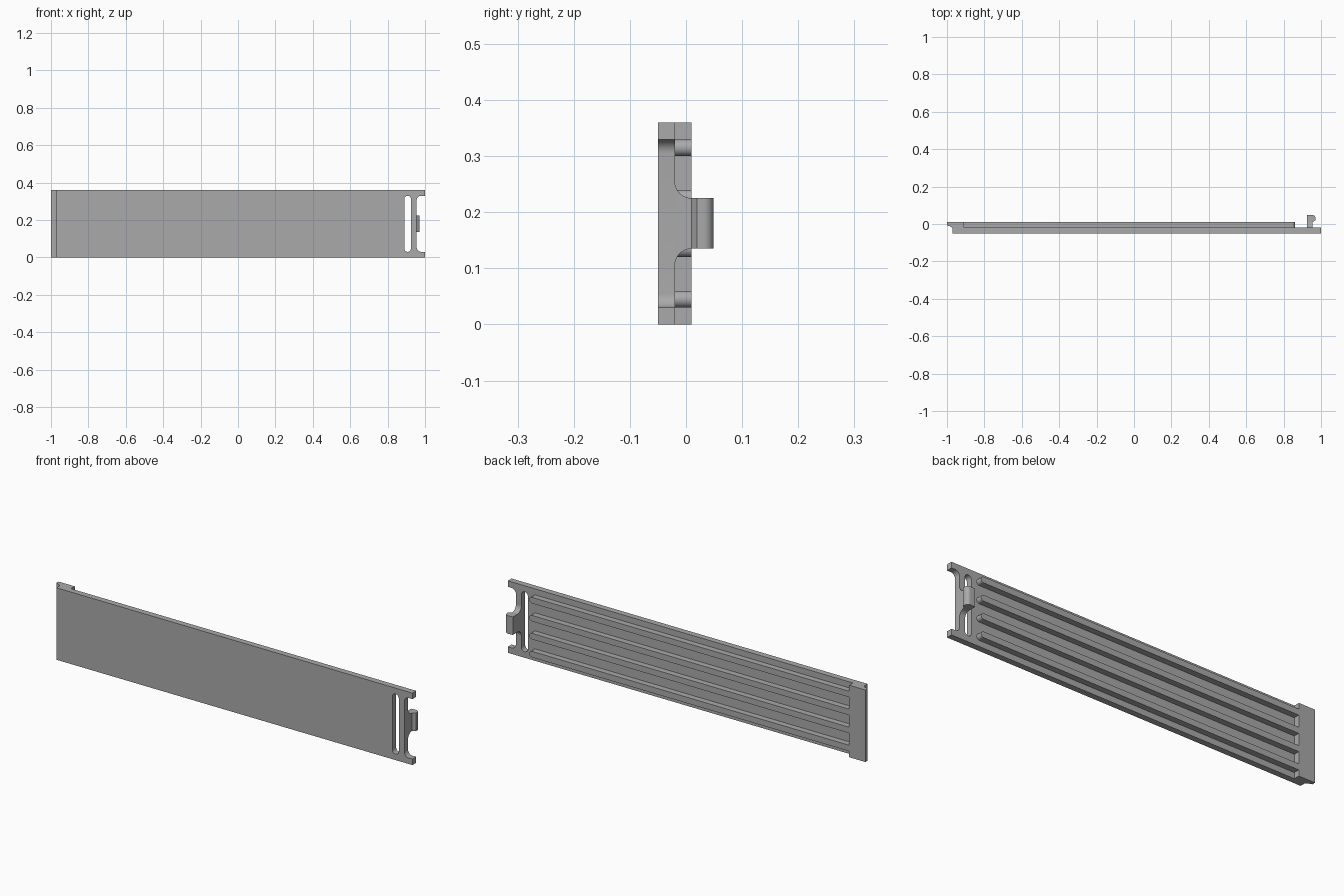
import bpy
from math import radians, cos, sin, pi
from mathutils import Matrix

if "Cube" in bpy.data.objects:
    bpy.data.objects.remove(bpy.data.objects["Cube"])

grey = bpy.data.materials.new("mid grey plastic")
grey.use_nodes = True
grey.diffuse_color = (0.4, 0.4, 0.4, 1)
grey.node_tree.nodes["Principled BSDF"].inputs["Base Color"].default_value = (0.4, 0.4, 0.4, 1)

# Local outline axes (u, v) and extrusion direction w mapped into the model
XZ = Matrix(((1, 0, 0), (0, 0, -1), (0, 1, 0))).to_4x4()   # u=x, v=z, w=-y
XY = Matrix.Identity(4)                                    # u=x, v=y, w=z
YZ = Matrix(((0, 0, 1), (1, 0, 0), (0, 1, 0))).to_4x4()    # u=y, v=z, w=x


def arc(cu, cv, r, start, end, n=10):
    angles = [radians(start + (end - start) * i / n) for i in range(n + 1)]
    return [(cu + r * cos(a), cv + r * sin(a)) for a in angles]


def prism(name, loops, frame, low, high):
    """Extrude outlines (first outer, then holes) between two w positions."""
    curve = bpy.data.curves.new(name, 'CURVE')
    curve.dimensions = '2D'
    curve.fill_mode = 'BOTH'
    curve.extrude = (high - low) / 2
    for loop in loops:
        spline = curve.splines.new('POLY')
        spline.points.add(len(loop) - 1)
        for point, (u, v) in zip(spline.points, loop):
            point.co = (u, v, 0, 1)
        spline.use_cyclic_u = True
    temp = bpy.data.objects.new(name + " outline", curve)
    bpy.context.collection.objects.link(temp)
    bpy.context.view_layer.update()
    mesh = bpy.data.meshes.new_from_object(
        temp.evaluated_get(bpy.context.evaluated_depsgraph_get()))
    bpy.data.objects.remove(temp)
    mesh.transform(frame @ Matrix.Translation((0, 0, (low + high) / 2)))
    mesh.materials.clear()
    mesh.materials.append(grey)
    mesh.name = name
    obj = bpy.data.objects.new(name, mesh)
    bpy.context.collection.objects.link(obj)
    # Weld caps to sides, make normals consistent, then smooth the arcs
    bpy.ops.object.select_all(action='DESELECT')
    obj.select_set(True)
    bpy.context.view_layer.objects.active = obj
    bpy.ops.object.mode_set(mode='EDIT')
    bpy.ops.mesh.select_all(action='SELECT')
    bpy.ops.mesh.remove_doubles(threshold=0.0001)
    bpy.ops.mesh.normals_make_consistent(inside=False)
    bpy.ops.object.mode_set(mode='OBJECT')
    bpy.ops.object.shade_smooth_by_angle(angle=radians(30))
    return obj


H = 0.36
MID = H / 2

# Cover plate with end notch and rounded slot
fillet = 0.025
outline = [(-0.97, 0), (1, 0), (1, 0.03)]
outline += arc(0.955 + fillet, 0.03 + fillet, fillet, 270, 180)
outline += arc(0.955 + fillet, 0.33 - fillet, fillet, 180, 90)
outline += [(1, 0.33), (1, H), (-0.97, H)]
slot_r = 0.018
slot = arc(0.907, 0.03 + slot_r, slot_r, 180, 360) + arc(0.907, 0.33 - slot_r, slot_r, 0, 180)
prism("cover_plate", [outline, slot], XZ, 0.02, 0.05)

# End lip overhanging the plate, bevelled underneath
lip = [(-1, 0.01), (-1, -0.008), (-0.985, -0.012), (-0.97, -0.022), (-0.91, -0.022), (-0.91, 0.01)]
prism("end_lip", [lip], XY, 0, H)

# Four stiffening ribs with rounded ends
for i in range(4):
    z = 0.045 + 0.09 * i
    rib = [(-0.912, z + 0.015), (-0.912, z - 0.015)] + arc(0.845, z, 0.015, -90, 90)
    prism("stiffening_rib_%d" % (i + 1), [rib], XZ, -0.01, 0.022)

# Latch stem flaring into the plate
half, flare = 0.045, 0.03
upper = arc(0.01, MID + half + flare, flare, 180, 270)
lower = [(y, H - z) for y, z in reversed(upper)]
stem = [(-0.022, MID + half + flare)] + upper + [(0.048, MID + half), (0.048, MID - half)]
stem += lower + [(-0.022, MID - half - flare)]
prism("latch_stem", [stem], YZ, 0.925, 0.955)

# Latch catch with rounded nose
catch = [(0.94, 0.01), (0.955, 0.01), (0.97, 0.02)] + arc(0.952, 0.031, 0.018, 0, 90) + [(0.94, 0.049)]
prism("latch_catch", [catch], XY, MID - half, MID + half)
